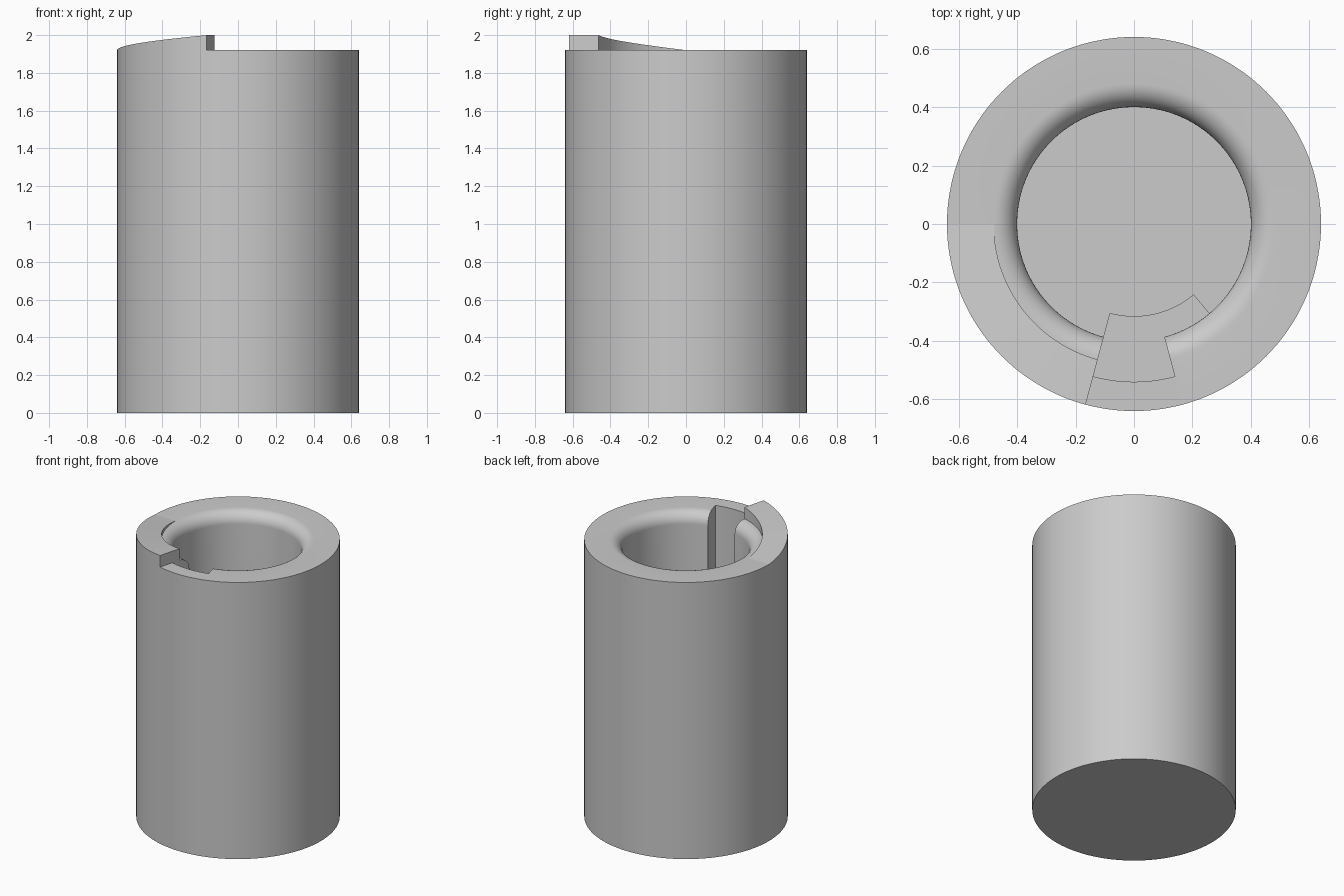
import bpy, bmesh, math

if "Cube" in bpy.data.objects:
    bpy.data.objects.remove(bpy.data.objects["Cube"])

R_OUT, R_LIP, R_BORE = 0.64, 0.48, 0.40
Z_RIM, Z_TOP, Z_FLOOR = 1.92, 2.0, 0.30
SEGMENTS = 144

grey = bpy.data.materials.new("plain grey")
grey.diffuse_color = (0.6, 0.6, 0.6, 1)
grey.use_nodes = True
grey.node_tree.nodes["Principled BSDF"].inputs["Base Color"].default_value = grey.diffuse_color


def make_object(name, bm):
    bmesh.ops.recalc_face_normals(bm, faces=bm.faces)
    mesh = bpy.data.meshes.new(name)
    bm.to_mesh(mesh)
    bm.free()
    mesh.materials.append(grey)
    obj = bpy.data.objects.new(name, mesh)
    bpy.context.collection.objects.link(obj)
    return obj


def sector(name, a0, a1, r0, r1, z0, top):
    """Ring sector between two angles; top(t) is the height along the sweep."""
    bm = bmesh.new()
    n = round((a1 - a0) / 2.5)
    rings = []
    for i in range(n + 1):
        t = i / n
        a = math.radians(a0 + (a1 - a0) * t)
        c, s = math.cos(a), math.sin(a)
        rings.append([bm.verts.new((r * c, r * s, z)) for r, z in
                      ((r0, z0), (r1, z0), (r1, top(t)), (r0, top(t)))])
    for a, b in zip(rings, rings[1:]):
        for k in range(4):
            m = (k + 1) % 4
            bm.faces.new((a[k], a[m], b[m], b[k]))
    bm.faces.new(rings[0])
    bm.faces.new(rings[-1])
    bmesh.ops.remove_doubles(bm, verts=bm.verts, dist=1e-5)
    return make_object(name, bm)


def smooth(obj):
    bpy.ops.object.select_all(action='DESELECT')
    obj.select_set(True)
    bpy.context.view_layer.objects.active = obj
    bpy.ops.object.shade_smooth_by_angle(angle=math.radians(30))


# Cup body: revolved profile with a rounded inner lip
fillet = R_LIP - R_BORE
profile = [(0, 0), (R_OUT, 0), (R_OUT, Z_RIM)]
for i in range(11):
    a = math.radians(90 + 9 * i)
    profile.append((R_LIP + fillet * math.cos(a),
                    Z_RIM - fillet + fillet * math.sin(a)))
profile += [(R_BORE, Z_FLOOR), (0, Z_FLOOR)]

bm = bmesh.new()
verts = [bm.verts.new((r, 0, z)) for r, z in profile]
edges = [bm.edges.new(pair) for pair in zip(verts, verts[1:])]
bmesh.ops.spin(bm, geom=verts + edges, cent=(0, 0, 0), axis=(0, 0, 1),
               angle=math.tau, steps=SEGMENTS, use_duplicate=False)
bmesh.ops.remove_doubles(bm, verts=bm.verts, dist=1e-5)
body = make_object("cup_body", bm)

# Locking channel: vertical entry slot and a turn at its foot
cutters = [
    sector("entry_slot_cutter", 255, 285, 0.317, 0.54, 0.16, lambda t: 2.2),
    sector("lock_turn_cutter", 280, 310, 0.317, 0.54, 0.16, lambda t: 0.42),
]
bpy.context.view_layer.objects.active = body
for cutter in cutters:
    mod = body.modifiers.new(cutter.name, 'BOOLEAN')
    mod.operation = 'DIFFERENCE'
    mod.solver = 'EXACT'
    mod.object = cutter
    bpy.ops.object.modifier_apply(modifier=mod.name)
for cutter in cutters:
    bpy.data.objects.remove(cutter, do_unlink=True)
smooth(body)

# Spiral ramp rising along the rim up to the slot
ramp = sector("rim_ramp", 180, 255, R_LIP, R_OUT, Z_RIM,
              lambda t: Z_RIM + (Z_TOP - Z_RIM) * t)
smooth(ramp)
